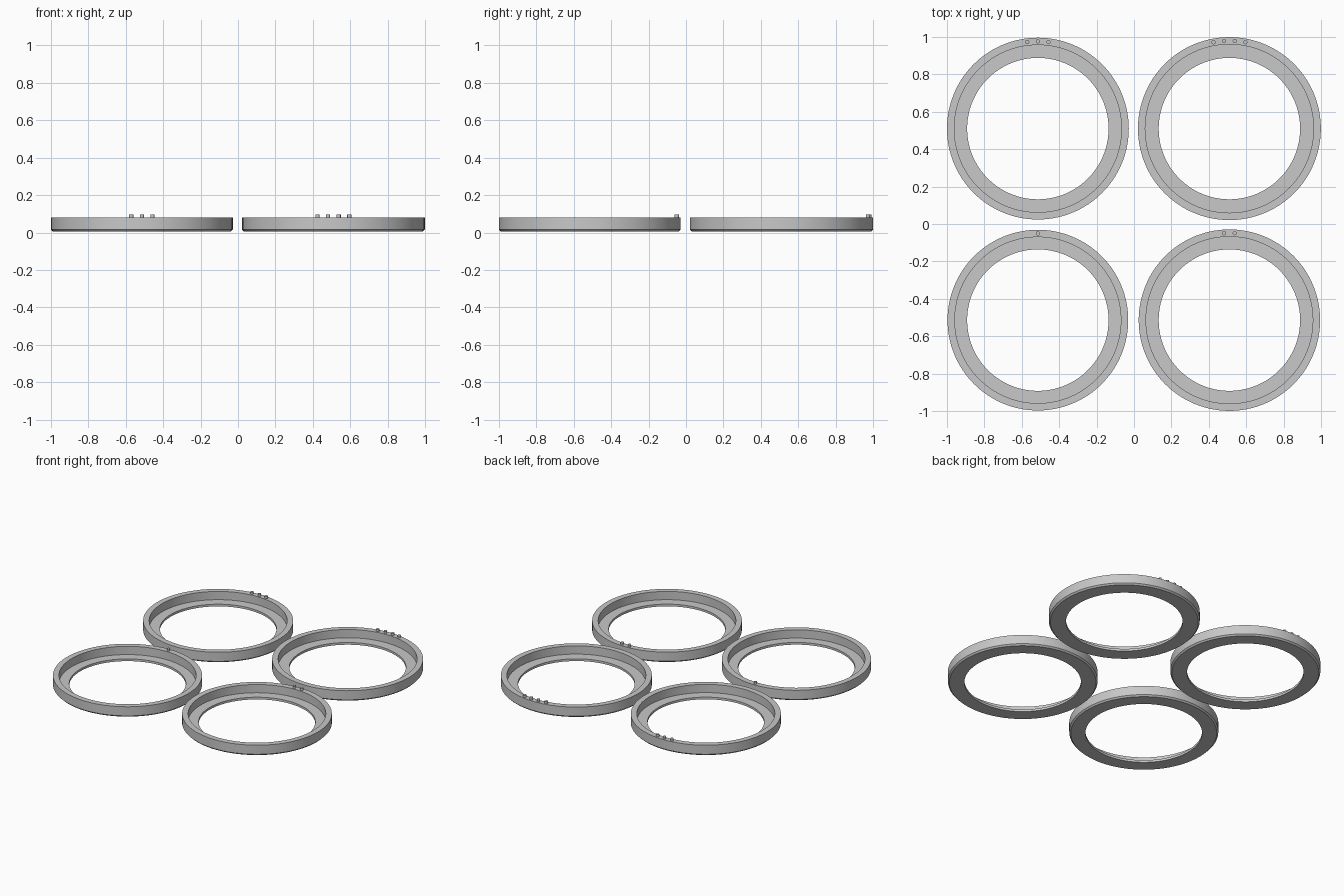
import bpy
import bmesh
from math import sin, cos, pi, radians
from mathutils import Matrix

cube = bpy.data.objects.get("Cube")
if cube:
    bpy.data.objects.remove(cube, do_unlink=True)

# Single plain grey finish
grey = bpy.data.materials.new("light_grey")
grey.use_nodes = True
colour = (0.58, 0.58, 0.58, 1)
grey.diffuse_color = colour
grey.node_tree.nodes["Principled BSDF"].inputs["Base Color"].default_value = colour

BOTTOM, LEDGE, TOP, PEG_TOP = 0.006, 0.022, 0.081, 0.096
HOLE, LIP, CHAMFER = 0.378, 0.039, 0.01
SEGMENTS = 128


def finish(bm, name, location):
    bmesh.ops.recalc_face_normals(bm, faces=bm.faces)
    mesh = bpy.data.meshes.new(name)
    bm.to_mesh(mesh)
    bm.free()
    mesh.materials.append(grey)
    obj = bpy.data.objects.new(name, mesh)
    obj.location = location
    bpy.context.collection.objects.link(obj)
    bpy.ops.object.select_all(action="DESELECT")
    obj.select_set(True)
    bpy.context.view_layer.objects.active = obj
    bpy.ops.object.shade_smooth_by_angle(angle=radians(30))


def make_ring(name, location, outer):
    # Stepped cross-section: inner ledge, raised lip, chamfered foot
    profile = [
        (HOLE, BOTTOM), (outer - CHAMFER, BOTTOM), (outer, BOTTOM + CHAMFER),
        (outer, TOP), (outer - LIP, TOP), (outer - LIP, LEDGE), (HOLE, LEDGE),
    ]
    bm = bmesh.new()
    loops = []
    for i in range(SEGMENTS):
        a = 2 * pi * i / SEGMENTS
        loops.append([bm.verts.new((r * cos(a), r * sin(a), z)) for r, z in profile])
    n = len(profile)
    for i, here in enumerate(loops):
        following = loops[(i + 1) % SEGMENTS]
        for j in range(n):
            k = (j + 1) % n
            bm.faces.new((here[j], following[j], following[k], here[k]))
    finish(bm, name, location)


def make_pegs(name, location, outer, count):
    # Small round marker pegs spread along the back of the lip
    radius = outer - LIP / 2
    bm = bmesh.new()
    for i in range(count):
        a = (i - (count - 1) / 2) * 0.057 / radius
        spot = (radius * sin(a), radius * cos(a), (TOP + PEG_TOP) / 2 - 0.001)
        bmesh.ops.create_cone(
            bm, cap_ends=True, segments=24, radius1=0.011, radius2=0.011,
            depth=PEG_TOP - TOP + 0.002, matrix=Matrix.Translation(spot))
    finish(bm, name, location)


# Four rings, each slightly larger and carrying one more peg
rings = [
    ("front_right", -0.514, -0.514, 0.483),
    ("front_left", 0.510, -0.514, 0.485),
    ("back_right", -0.514, 0.510, 0.486),
    ("back_left", 0.510, 0.510, 0.489),
]
for index, (place, x, y, outer) in enumerate(rings):
    make_ring(place + "_ring", (x, y, 0), outer)
    make_pegs(place + "_pegs", (x, y, 0), outer, index + 1)
